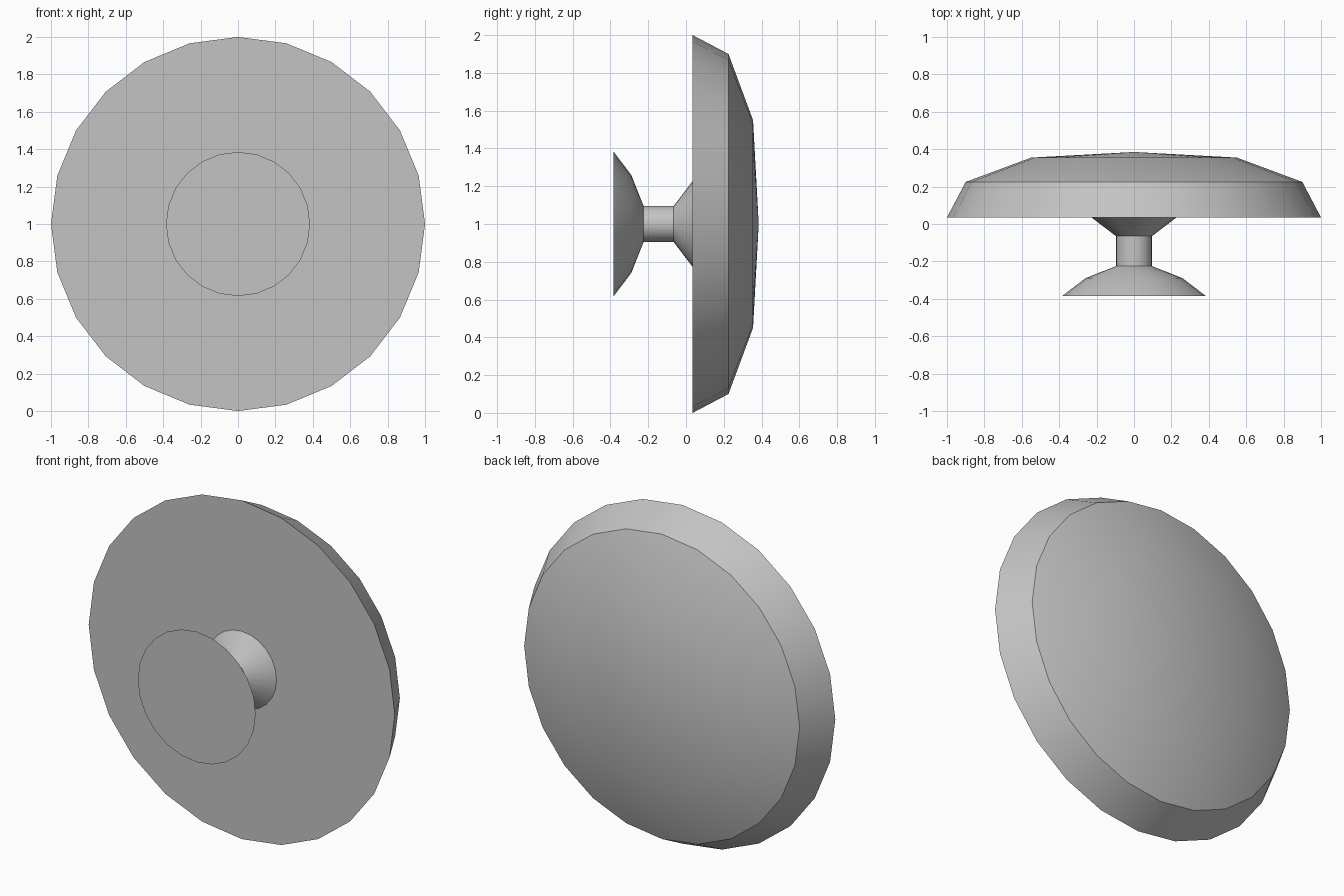
import bpy
import bmesh
from math import cos, sin, radians, tau

cube = bpy.data.objects.get("Cube")
if cube:
    bpy.data.objects.remove(cube, do_unlink=True)

SIDES = 24
CENTRE_Z = 1.0

# Single plain grey
grey = bpy.data.materials.new("plain_grey")
grey.use_nodes = True
colour = (0.55, 0.55, 0.55, 1)
grey.diffuse_color = colour
grey.node_tree.nodes["Principled BSDF"].inputs["Base Color"].default_value = colour


def lathe(name, profile):
    """Turn (radius, y) points around the y axis; a zero radius closes to a tip."""
    bm = bmesh.new()
    rings = []
    for r, y in profile:
        count = SIDES if r else 1
        rings.append([bm.verts.new((r * sin(tau * i / SIDES), y,
                                    CENTRE_Z + r * cos(tau * i / SIDES)))
                      for i in range(count)])
    for a, b in zip(rings, rings[1:]):
        for i in range(SIDES):
            j = (i + 1) % SIDES
            if len(b) == 1:
                bm.faces.new((a[i], a[j], b[0]))
            else:
                bm.faces.new((a[i], a[j], b[j], b[i]))
    for ring in (rings[0], rings[-1]):
        if len(ring) > 1:
            bm.faces.new(ring)
    bmesh.ops.recalc_face_normals(bm, faces=bm.faces)

    mesh = bpy.data.meshes.new(name)
    bm.to_mesh(mesh)
    bm.free()
    mesh.materials.append(grey)
    obj = bpy.data.objects.new(name, mesh)
    bpy.context.collection.objects.link(obj)
    bpy.ops.object.select_all(action="DESELECT")
    obj.select_set(True)
    bpy.context.view_layer.objects.active = obj
    bpy.ops.object.shade_smooth_by_angle(angle=radians(30))
    return obj


# Wide disc: flat front, bevelled rim, shallow domed back
lathe("domed_disc", [(1, 0.035), (0.9, 0.225), (0.55, 0.355), (0, 0.385)])

# Knob: flat front, flared head, thin neck, flared foot against the disc
lathe("knob", [(0.385, -0.385), (0.26, -0.29), (0.096, -0.225),
               (0.096, -0.065), (0.23, 0.037)])
